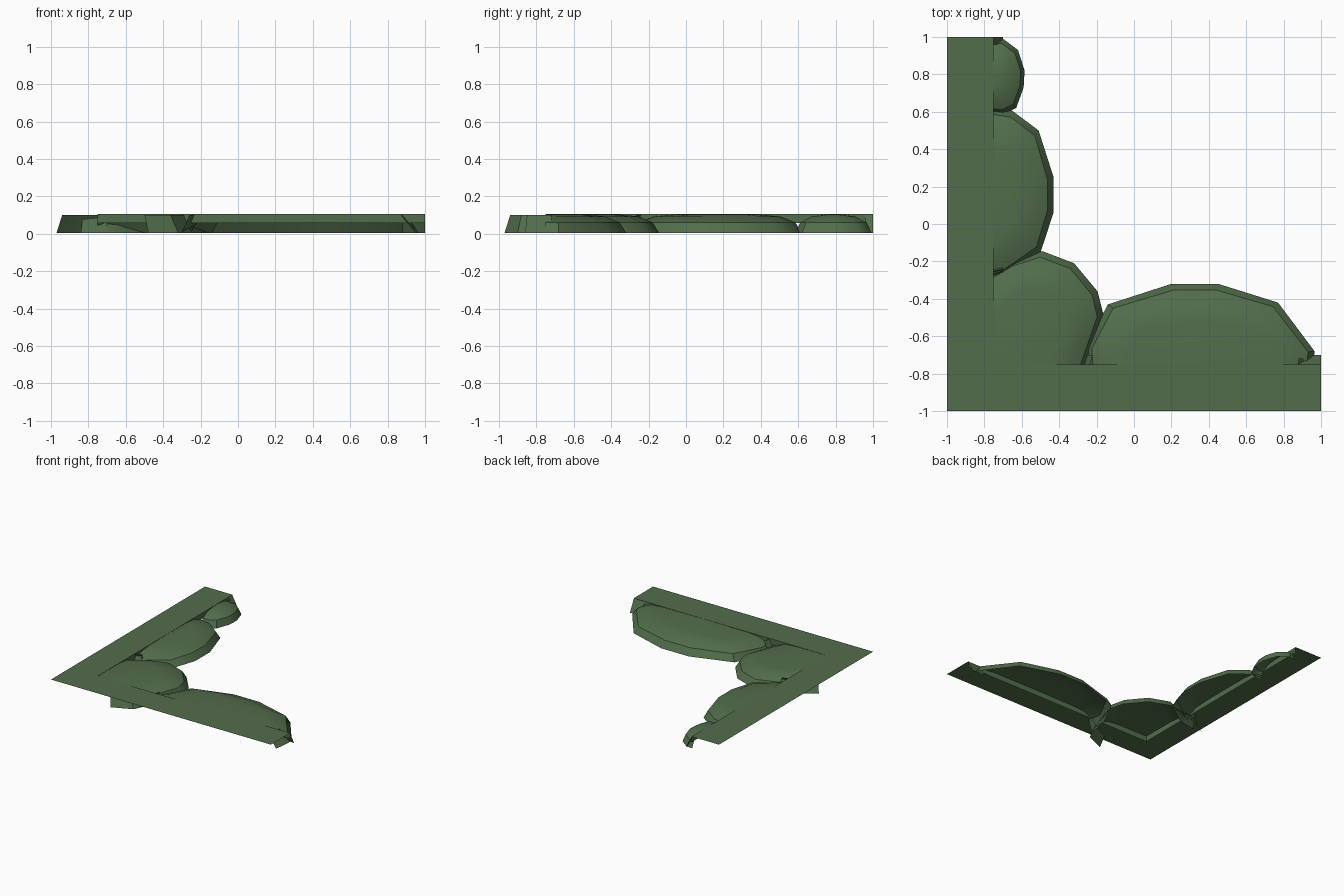
import bpy, bmesh
from mathutils import Vector

if "Cube" in bpy.data.objects:
    bpy.data.objects.remove(bpy.data.objects["Cube"])

green = bpy.data.materials.new("grass green")
green.diffuse_color = (0.085, 0.155, 0.072, 1)
green.use_nodes = True
green.node_tree.nodes["Principled BSDF"].inputs["Base Color"].default_value = green.diffuse_color
B = -0.75      # inner edge of the flat border
TOP = 0.105


def finish(name, bm, angle=0.6):
    mesh = bpy.data.meshes.new(name)
    bm.to_mesh(mesh)
    bm.free()
    ob = bpy.data.objects.new(name, mesh)
    bpy.context.collection.objects.link(ob)
    mesh.materials.append(green)
    bpy.ops.object.select_all(action='DESELECT')
    ob.select_set(True)
    bpy.context.view_layer.objects.active = ob
    bpy.ops.object.shade_smooth_by_angle(angle=angle)
    return ob


def quad_strip(bm, low, high):
    for i in range(len(low) - 1):
        bm.faces.new((low[i], low[i + 1], high[i + 1], high[i]))


# Lobe: outlines run counter-clockwise; rings step inward and upward to a flat top
def lobe(name, outline, centre):
    bm = bmesh.new()
    c = Vector(centre)
    rings = []
    for inset, z in ((0, 0.005), (0.035, 0.06), (0.12, 0.093), (0.22, 0.102)):
        ring = []
        for p in outline:
            d = Vector(p) - c
            s = 1 - min(inset / d.length, inset * 3.6)
            q = c + d * s
            ring.append(bm.verts.new((q.x, q.y, z)))
        rings.append(ring)
    for a, b in zip(rings, rings[1:]):
        quad_strip(bm, a, b)
    hub = bm.verts.new((c.x, c.y, 0.104))
    for a, b in zip(rings[-1], rings[-1][1:]):
        bm.faces.new((a, b, hub))
    finish(name, bm)


# Skirt: leaning strip that carries a lobe's rim on beneath the border
def skirt(name, low, high):
    bm = bmesh.new()
    quad_strip(bm, [bm.verts.new((x, y, 0.005)) for x, y in low],
               [bm.verts.new((x, y, 0.1)) for x, y in high])
    finish(name, bm, 0.4)


# Flat L border with a short lip along its inner edge
bm = bmesh.new()
outer = [bm.verts.new((x, y, TOP)) for x, y in ((1, -1), (-1, -1), (-1, 1))]
inner = [bm.verts.new((x, y, TOP)) for x, y in ((1, B), (B, B), (B, 1))]
lip = [bm.verts.new((v.co.x, v.co.y, 0.058)) for v in inner]
quad_strip(bm, inner, outer)
quad_strip(bm, lip, inner)
bmesh.ops.reverse_faces(bm, faces=[f for f in bm.faces if f.normal.z < -0.5])
bm.normal_update()
for f in bm.faces:
    want = Vector((0, 0, 1)) if abs(f.calc_center_median().z - TOP) < 1e-4 else Vector((1, 1, 0))
    if f.normal.dot(want) < 0:
        f.normal_flip()
finish("border", bm, 0.4)

# Four overhanging grass lobes
lobe("upper_left_lobe",
     [(B, 0.59), (-0.70, 0.585), (-0.63, 0.62), (-0.59, 0.73), (-0.585, 0.82),
      (-0.62, 0.93), (-0.70, 0.99), (B, 0.99)], (B, 0.79))
lobe("left_lobe",
     [(B, -0.29), (-0.70, -0.285), (-0.50, -0.15), (-0.43, 0.06), (-0.43, 0.25),
      (-0.51, 0.50), (-0.65, 0.605), (B, 0.62)], (B, 0.16))
lobe("corner_lobe",
     [(-0.25, B), (-0.215, -0.64), (-0.165, -0.48), (-0.195, -0.36), (-0.32, -0.21),
      (-0.49, -0.145), (-0.64, -0.19), (B, -0.25)], (B, B))
lobe("front_lobe",
     [(0.96, B), (0.965, -0.68), (0.77, -0.42), (0.45, -0.32), (0.20, -0.32),
      (-0.14, -0.43), (-0.26, -0.66), (-0.255, B)], (0.33, B))

# Rim tails tucked under the border
skirt("corner_lobe_left_tail",
      [(-0.70, -0.20), (-0.84, -0.25), (-0.97, -0.34)],
      [(-0.70, -0.25), (-0.83, -0.29), (-0.94, -0.37)])
skirt("left_lobe_tail",
      [(-0.84, -0.31), (-0.70, -0.285)], [(-0.83, -0.27), (-0.70, -0.24)])
skirt("corner_lobe_front_tail",
      [(-0.48, -0.97), (-0.32, -0.90), (-0.25, B)],
      [(-0.50, -0.94), (-0.36, -0.88), (-0.29, B)])
skirt("front_lobe_left_tail",
      [(-0.26, -0.70), (-0.30, -0.85)], [(-0.22, -0.70), (-0.26, -0.84)])
skirt("front_lobe_right_tail",
      [(0.95, -0.86), (0.965, -0.72)], [(0.87, -0.85), (0.88, -0.72)])

# Small slivers of the next lobes at the two open ends
skirt("right_end_sliver", [(1, -0.70), (0.88, -0.70)], [(1, B), (0.88, B)])
skirt("back_end_sliver", [(-0.70, 0.96), (-0.70, 1)], [(B, 0.96), (B, 1)])
